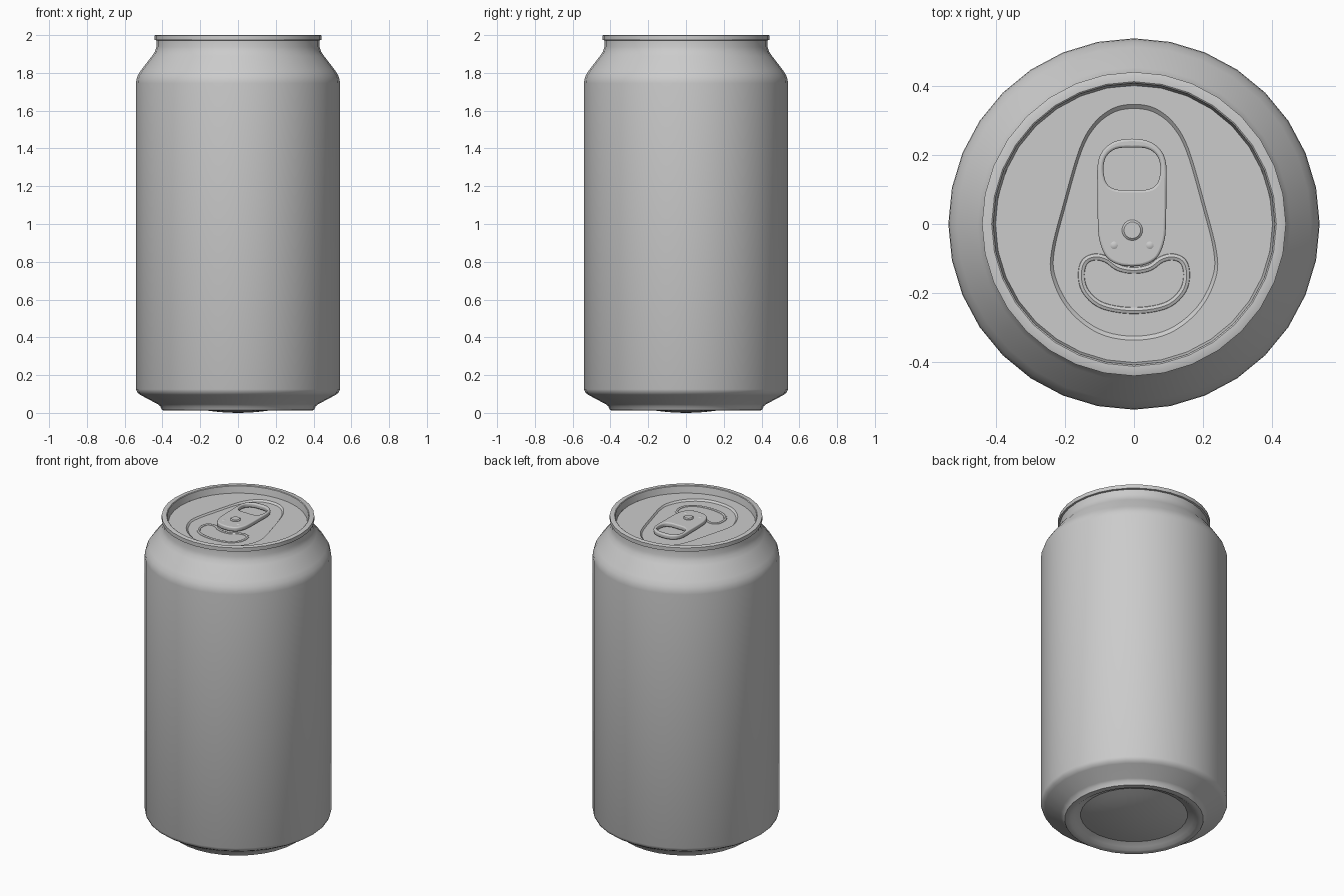
import bpy, bmesh, math
from mathutils import Vector

if "Cube" in bpy.data.objects:
    bpy.data.objects.remove(bpy.data.objects["Cube"])

SIDES = 32
PANEL_Z = 1.945


def finish(obj, angle=35):
    bpy.ops.object.select_all(action='DESELECT')
    obj.select_set(True)
    bpy.context.view_layer.objects.active = obj
    if obj.type == 'CURVE':
        bpy.ops.object.convert(target='MESH')
        obj = bpy.context.view_layer.objects.active
    bpy.ops.object.shade_smooth_by_angle(angle=math.radians(angle))
    return obj


def mesh_object(name, bm):
    bmesh.ops.recalc_face_normals(bm, faces=bm.faces[:])
    mesh = bpy.data.meshes.new(name)
    bm.to_mesh(mesh)
    bm.free()
    obj = bpy.data.objects.new(name, mesh)
    bpy.context.collection.objects.link(obj)
    return finish(obj)


def revolve(name, profile, sides=SIDES, centre=(0, 0)):
    bm = bmesh.new()
    verts = [bm.verts.new((r, 0, z)) for r, z in profile]
    edges = [bm.edges.new(p) for p in zip(verts, verts[1:])]
    bmesh.ops.spin(bm, geom=verts + edges, cent=(0, 0, 0), axis=(0, 0, 1),
                   angle=math.tau, steps=sides, use_merge=False)
    bmesh.ops.remove_doubles(bm, verts=bm.verts[:], dist=1e-5)
    bmesh.ops.translate(bm, verts=bm.verts[:], vec=(centre[0], centre[1], 0))
    return mesh_object(name, bm)


def smooth_loop(half, steps=5):
    """Mirror a right-hand half outline in x and round it into a closed loop."""
    pts = [Vector(p) for p in half]
    pts += [Vector((-p.x, p.y)) for p in reversed(pts[1:-1])]
    n, out = len(pts), []
    for i in range(n):
        a, b, c, d = (pts[(i + k) % n] for k in (-1, 0, 1, 2))
        for s in range(steps):
            t = s / steps
            out.append(0.5 * (2 * b + (c - a) * t + (2 * a - 5 * b + 4 * c - d) * t ** 2
                              + (3 * b - a - 3 * c + d) * t ** 3))
    return out


def curve_object(name, loops, z, dims, bevel, extrude=0.0):
    cu = bpy.data.curves.new(name, 'CURVE')
    cu.dimensions = dims
    cu.fill_mode = 'BOTH' if dims == '2D' else 'FULL'
    cu.bevel_depth, cu.bevel_resolution, cu.extrude = bevel, 2, extrude
    if dims == '2D':
        cu.offset = -bevel
    for loop in loops:
        sp = cu.splines.new('POLY')
        sp.points.add(len(loop) - 1)
        for p, v in zip(sp.points, loop):
            p.co = (v.x, v.y, 0, 1)
        sp.use_cyclic_u = True
    obj = bpy.data.objects.new(name, cu)
    obj.location.z = z
    bpy.context.collection.objects.link(obj)
    return finish(obj)


# Can body: bulged base, foot ring, wall, shoulder, neck, rolled rim, inner wall
dome = [(0.31 * k / 6, 0.045 * (k / 6) ** 2) for k in range(7)]
revolve("can_body", dome + [
    (0.345, 0.03), (0.365, 0.016), (0.385, 0.012), (0.402, 0.015), (0.412, 0.036),
    (0.425, 0.046), (0.515, 0.094), (0.532, 0.106), (0.54, 0.125),
    (0.54, 1.745), (0.538, 1.765), (0.53, 1.787), (0.515, 1.812),
    (0.455, 1.89), (0.44, 1.912), (0.432, 1.937), (0.431, 1.972),
    (0.442, 1.974), (0.442, 1.998), (0.438, 2.0), (0.414, 2.0), (0.41, 1.997),
    (0.403, 1.955)])

# Lid with a sunken teardrop panel
tear = smooth_loop([(0, .348), (.06, .337), (.115, .295), (.158, .22), (.205, .06),
                    (.24, -.08), (.237, -.16), (.19, -.25), (.105, -.317), (0, -.338)])
bm = bmesh.new()
rings = [
    [bm.verts.new((*(p.normalized() * 0.403), 1.955)) for p in tear],
    [bm.verts.new((*p, 1.955)) for p in tear],
    [bm.verts.new((*(p * 0.965), PANEL_Z)) for p in tear]]
for outer, inner in zip(rings, rings[1:]):
    for i in range(len(tear)):
        j = (i + 1) % len(tear)
        bm.faces.new((outer[i], outer[j], inner[j], inner[i]))
bm.faces.new(rings[-1])
lid = mesh_object("lid", bm)
if sum(p.normal.z * p.area for p in lid.data.polygons) < 0:
    lid.data.flip_normals()

# Kidney-shaped bead around the mouth opening
mouth = smooth_loop([(0, -.135), (.045, -.127), (.08, -.103), (.115, -.096), (.145, -.112),
                     (.153, -.155), (.138, -.2), (.09, -.238), (0, -.252)])
curve_object("mouth_bead", [mouth], PANEL_Z - 0.006, '3D', 0.012)

# Pull tab with finger hole
tab = smooth_loop([(0, .248), (.05, .24), (.085, .213), (.1, .17), (.1, .09), (.099, 0),
                   (.094, -.05), (.075, -.095), (.042, -.117), (0, -.123)])
hole = smooth_loop([(0, .222), (.045, .219), (.074, .197), (.083, .16),
                    (.074, .119), (.048, .101), (0, .099)])
pull_tab = curve_object("pull_tab", [tab, hole], 1.965, '2D', 0.007, 0.007)
pull_tab.location.x = -0.006

# Rivet and the two small dimples on the tab
revolve("rivet", [(0, 1.987), (0.024, 1.987), (0.03, 1.982), (0.03, PANEL_Z)], 24, (-.005, -.018))
for side, x in (("left", -.058), ("right", .046)):
    revolve("tab_bump_" + side, [(0, 1.982), (0.008, 1.981), (0.014, 1.977)], 16, (x, -.062))
